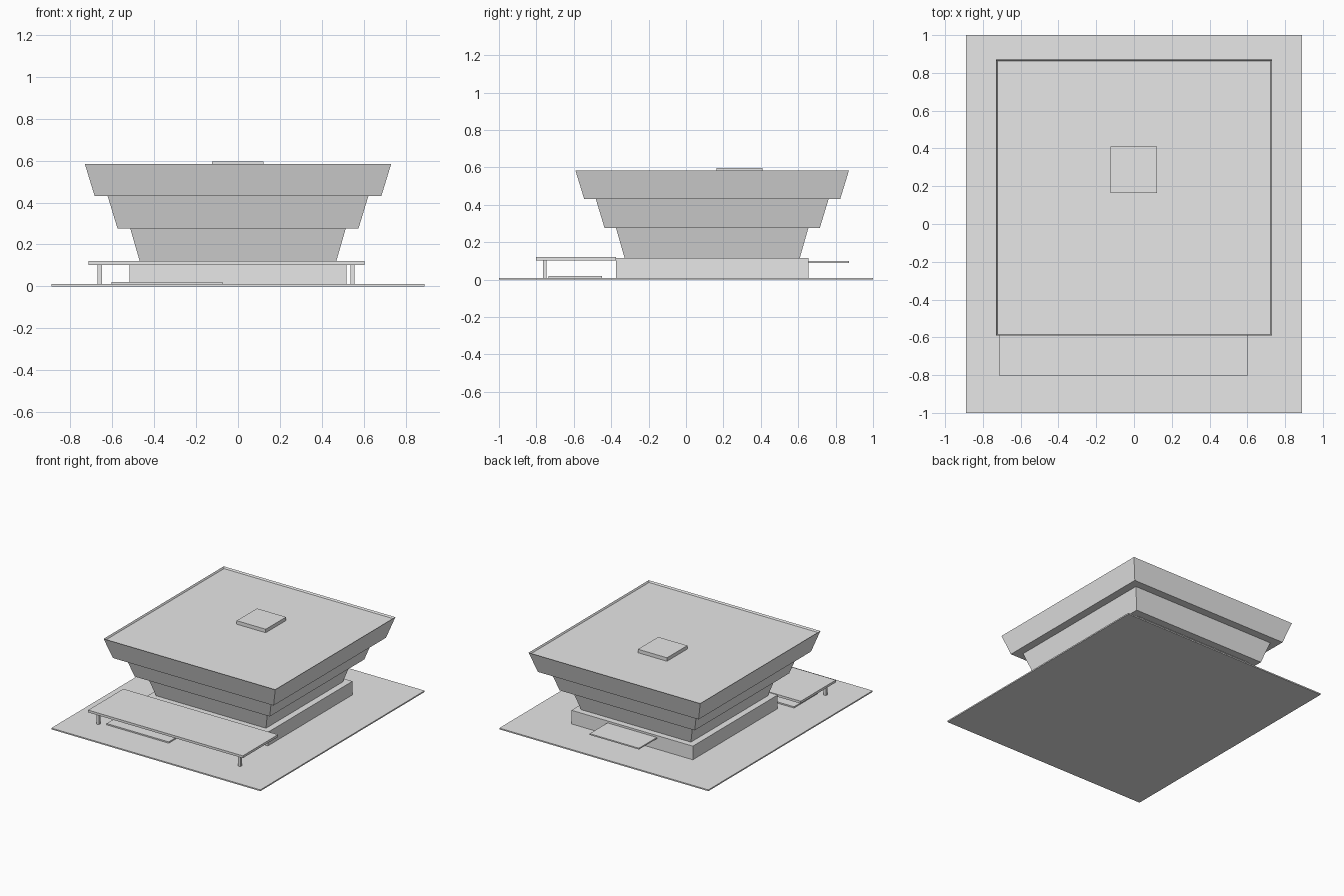
import bpy, bmesh

cube = bpy.data.objects.get("Cube")
if cube:
    bpy.data.objects.remove(cube, do_unlink=True)

# One plain concrete colour
concrete = bpy.data.materials.new("light grey concrete")
concrete.use_nodes = True
GREY = (0.8, 0.8, 0.8, 1)
concrete.diffuse_color = GREY
concrete.node_tree.nodes["Principled BSDF"].inputs["Base Color"].default_value = GREY

CENTRE_Y = 0.14  # centre of the tower plan


def finish(name, bm):
    bmesh.ops.recalc_face_normals(bm, faces=bm.faces)
    mesh = bpy.data.meshes.new(name)
    bm.to_mesh(mesh)
    bm.free()
    mesh.materials.append(concrete)
    obj = bpy.data.objects.new(name, mesh)
    bpy.context.collection.objects.link(obj)
    return obj


def box(name, x, y, z):
    """Box from (min, max) ranges."""
    bm = bmesh.new()
    bmesh.ops.create_cube(bm, size=1)
    for v in bm.verts:
        v.co = [r[0] if c < 0 else r[1] for c, r in zip(v.co, (x, y, z))]
    return finish(name, bm)


def tier(name, bottom, top, z, rim=0, depth=0):
    """Square storey flaring upwards, optionally with a recessed roof."""
    bm = bmesh.new()
    bmesh.ops.create_cube(bm, size=2)
    for v in bm.verts:
        half, height = (top, z[1]) if v.co.z > 0 else (bottom, z[0])
        v.co = (v.co.x * half, CENTRE_Y + v.co.y * half, height)
    if rim:
        bm.normal_update()
        roof = max(bm.faces, key=lambda f: f.normal.z)
        bmesh.ops.inset_region(bm, faces=[roof], thickness=rim)
        for v in roof.verts:
            v.co.z -= depth
    return finish(name, bm)


# Site and base
box("ground_slab", (-0.89, 0.89), (-1, 1), (0, 0.01))
box("podium", (-0.517, 0.517), (-0.375, 0.655), (0.01, 0.115))

# Stepped flaring tower
tier("lower_tier", 0.468, 0.514, (0.115, 0.275))
tier("middle_tier", 0.575, 0.622, (0.275, 0.43))
tier("upper_tier", 0.684, 0.731, (0.43, 0.583), rim=0.01, depth=0.013)
box("roof_housing", (-0.125, 0.122), (0.163, 0.41), (0.57, 0.597))

# Front entrance canopy, its posts and the low terrace beneath
box("front_canopy", (-0.714, 0.603), (-0.803, -0.375), (0.102, 0.12))
for side, x in (("right", -0.66), ("left", 0.547)):
    box(f"canopy_post_{side}", (x - 0.01, x + 0.01), (-0.765, -0.745), (0.01, 0.102))
box("front_terrace", (-0.605, -0.075), (-0.735, -0.45), (0.01, 0.02))

# Rear canopy
box("rear_canopy", (-0.21, 0.21), (0.655, 0.872), (0.09, 0.1))
